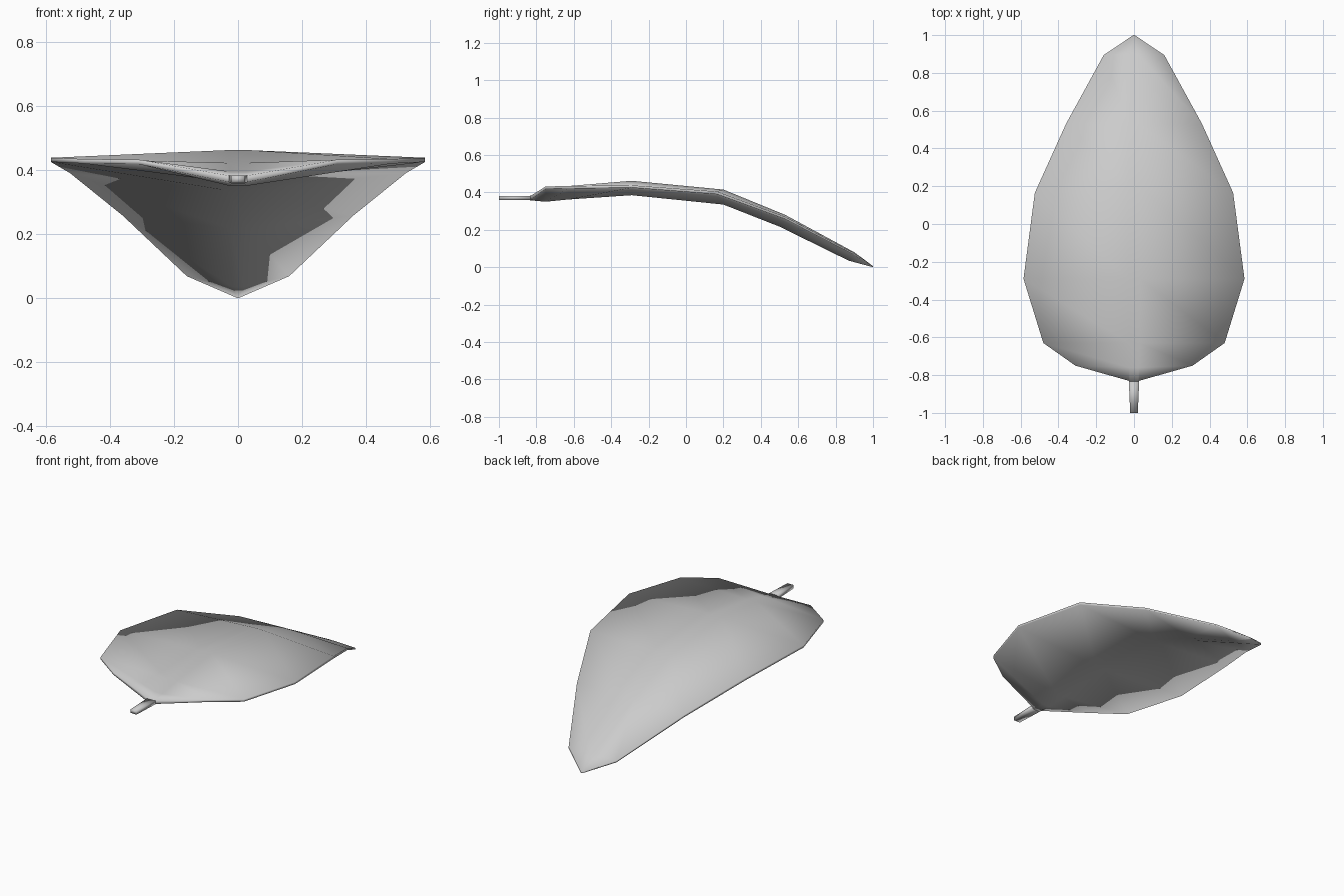
import bpy, bmesh

if "Cube" in bpy.data.objects:
    bpy.data.objects.remove(bpy.data.objects["Cube"])


def finish(name, bm):
    bmesh.ops.remove_doubles(bm, verts=bm.verts, dist=0.0015)
    bmesh.ops.recalc_face_normals(bm, faces=bm.faces)
    for f in bm.faces:
        f.smooth = True
    me = bpy.data.meshes.new(name)
    bm.to_mesh(me)
    bm.free()
    ob = bpy.data.objects.new(name, me)
    bpy.context.collection.objects.link(ob)
    return ob


def loft(name, rings):
    """Skin closed rings of equal length and cap both ends."""
    bm = bmesh.new()
    loops = [[bm.verts.new(p) for p in ring] for ring in rings]
    n = len(loops[0])
    for a, b in zip(loops, loops[1:]):
        for i in range(n):
            j = (i + 1) % n
            bm.faces.new((a[i], a[j], b[j], b[i]))
    bm.faces.new(loops[0])
    bm.faces.new(loops[-1])
    return finish(name, bm)


# Leaf blade stations: rim (x, y, top z, bottom z), rib half width,
# rib top (y, z), rib bottom (y, z)
stations = [
    (0.028, -0.83, 0.382, 0.362, 0.022, (-0.835, 0.383), (-0.835, 0.358)),
    (0.31, -0.75, 0.432, 0.418, 0.025, (-0.76, 0.395), (-0.75, 0.350)),
    (0.48, -0.63, 0.434, 0.420, 0.028, (-0.63, 0.422), (-0.63, 0.362)),
    (0.585, -0.29, 0.438, 0.425, 0.030, (-0.29, 0.462), (-0.29, 0.385)),
    (0.525, 0.165, 0.405, 0.390, 0.030, (0.20, 0.415), (0.20, 0.335)),
    (0.36, 0.53, 0.270, 0.257, 0.026, (0.53, 0.280), (0.50, 0.217)),
    (0.16, 0.895, 0.078, 0.068, 0.018, (0.90, 0.080), (0.87, 0.035)),
    (0.003, 1.0, 0.006, 0.0, 0.001, (1.0, 0.006), (1.0, 0.0)),
]


def blade_ring(x, y, zt, zb, r, top, bot):
    right = [(r, *bot), (x, y, zb), (x, y, zt), (r, *top)]
    return right + [(-px, py, pz) for px, py, pz in reversed(right)]


loft("leaf_blade", [blade_ring(*s) for s in stations])

# Stem
loft("leaf_stem", [
    [(-w, y, 0.36), (w, y, 0.36), (w, y, 0.382), (-w, y, 0.382)]
    for w, y in ((0.02, -1.0), (0.028, -0.82))
])
